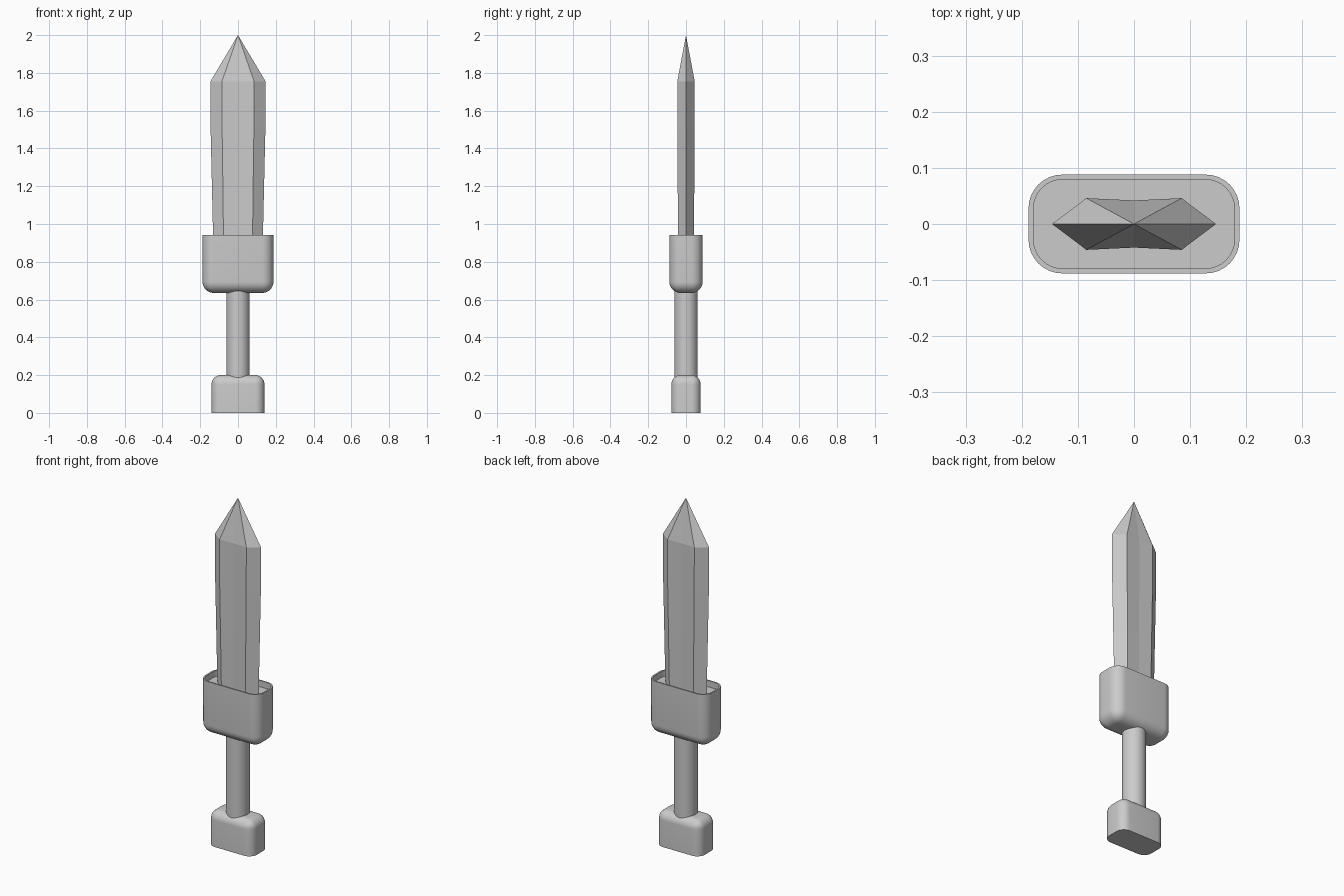
import bpy, bmesh, math

if "Cube" in bpy.data.objects:
    bpy.data.objects.remove(bpy.data.objects["Cube"])


def finish(name, bm, smooth=True):
    bmesh.ops.recalc_face_normals(bm, faces=bm.faces[:])
    me = bpy.data.meshes.new(name)
    bm.to_mesh(me)
    bm.free()
    ob = bpy.data.objects.new(name, me)
    bpy.context.collection.objects.link(ob)
    if smooth:
        bpy.ops.object.select_all(action='DESELECT')
        bpy.context.view_layer.objects.active = ob
        ob.select_set(True)
        bpy.ops.object.shade_smooth_by_angle(angle=math.radians(35))
    return ob


def rounded_block(hx, hy, z0, z1, radius, flat_z):
    """Box with every edge rounded except those around the flat end."""
    bm = bmesh.new()
    bmesh.ops.create_cube(bm, size=1)
    for v in bm.verts:
        v.co = (v.co.x * 2 * hx, v.co.y * 2 * hy, z1 if v.co.z > 0 else z0)
    edges = [e for e in bm.edges
             if not all(abs(v.co.z - flat_z) < 1e-5 for v in e.verts)]
    bmesh.ops.bevel(bm, geom=edges, offset=radius, segments=8, profile=0.5,
                    affect='EDGES', clamp_overlap=True)
    return bm


# Pommel: flat underneath, rounded on top
finish("pommel", rounded_block(0.14, 0.077, 0, 0.2, 0.048, 0))

# Grip
bm = bmesh.new()
bmesh.ops.create_cone(bm, cap_ends=True, segments=32, radius1=0.062,
                      radius2=0.062, depth=0.56)
bmesh.ops.translate(bm, verts=bm.verts[:], vec=(0, 0, 0.43))
finish("grip", bm)

# Guard: rounded underneath, thin raised rim on top
bm = rounded_block(0.188, 0.088, 0.635, 0.943, 0.06, 0.943)
top = [f for f in bm.faces if all(abs(v.co.z - 0.943) < 1e-5 for v in f.verts)]
bmesh.ops.inset_region(bm, faces=top, thickness=0.009)
floor = bmesh.ops.extrude_discrete_faces(bm, faces=top)["faces"]
bmesh.ops.translate(bm, verts=list({v for f in floor for v in f.verts}),
                    vec=(0, 0, -0.035))
finish("guard", bm)

# Blade: eight-point section with a shallow central groove, ending in a point
# Rows: z, edge half width, ridge x, ridge y, groove y
sections = [(0.85, 0.13, 0.076, 0.041, 0.038),
            (1.2, 0.138, 0.08, 0.044, 0.040),
            (1.5, 0.145, 0.084, 0.046, 0.042),
            (1.755, 0.146, 0.085, 0.046, 0.042)]
bm = bmesh.new()
rings = []
for z, w, rx, ry, g in sections:
    pts = [(w, 0), (rx, ry), (0, g), (-rx, ry),
           (-w, 0), (-rx, -ry), (0, -g), (rx, -ry)]
    rings.append([bm.verts.new((x, y, z)) for x, y in pts])
tip = bm.verts.new((0, 0, 2))
bm.faces.new(rings[0])
for i in range(8):
    j = (i + 1) % 8
    for a, b in zip(rings, rings[1:]):
        bm.faces.new((a[i], a[j], b[j], b[i]))
    bm.faces.new((rings[-1][i], rings[-1][j], tip))
finish("blade", bm, smooth=False)
